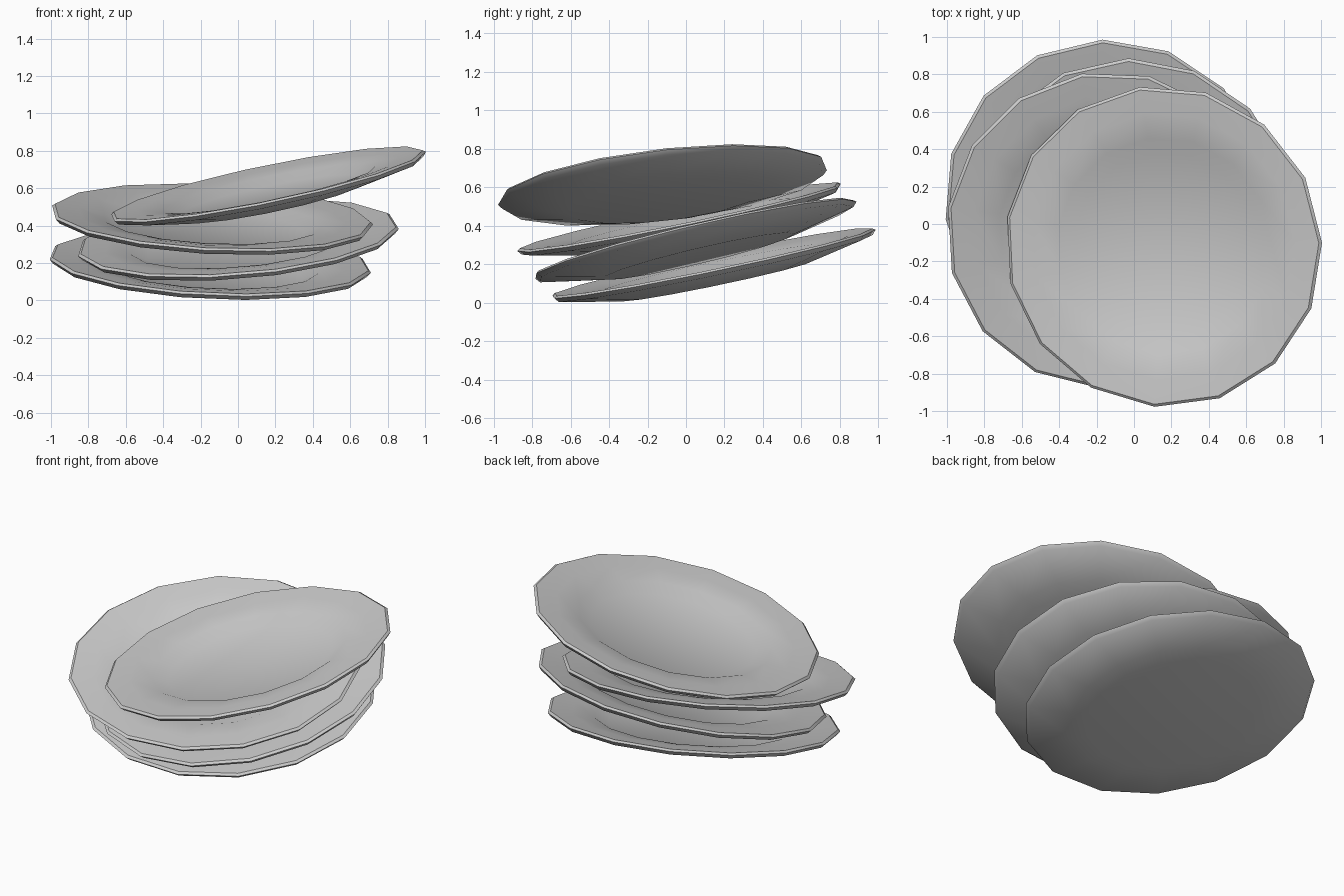
import bpy, math
from mathutils import Vector

if "Cube" in bpy.data.objects:
    bpy.data.objects.remove(bpy.data.objects["Cube"])

SIDES = 15
# (radius, height) around the rim plane: foot, outer underside, lip, broad rim, well
PROFILE = [(0.51, -0.086), (0.60, -0.068), (0.845, -0.018), (0.865, 0.005),
           (0.85, 0.016), (0.72, 0.004), (0.585, -0.014), (0.50, -0.055)]


def plate(name, center, slope_x, slope_y, phase):
    """Low-poly lathed plate, tilted so its rim follows the given slopes."""
    verts = []
    for r, z in PROFILE:
        for i in range(SIDES):
            a = 2 * math.pi * i / SIDES
            verts.append((r * math.cos(a), r * math.sin(a), z))
    faces = [tuple(reversed(range(SIDES)))]
    rings = len(PROFILE)
    for k in range(rings - 1):
        for i in range(SIDES):
            j = (i + 1) % SIDES
            faces.append((k * SIDES + i, k * SIDES + j,
                          (k + 1) * SIDES + j, (k + 1) * SIDES + i))
    faces.append(tuple((rings - 1) * SIDES + i for i in range(SIDES)))
    mesh = bpy.data.meshes.new(name)
    mesh.from_pydata(verts, [], faces)
    obj = bpy.data.objects.new(name, mesh)
    bpy.context.collection.objects.link(obj)

    # tilt, keeping one rim corner at the given heading
    normal = Vector((-slope_x, -slope_y, 1)).normalized()
    tilt = Vector((0, 0, 1)).rotation_difference(normal).to_matrix().to_4x4()
    obj.rotation_euler = (tilt.to_3x3() @ spin(phase)).to_euler()
    obj.location = center

    bpy.ops.object.select_all(action='DESELECT')
    obj.select_set(True)
    bpy.context.view_layer.objects.active = obj
    bpy.ops.object.shade_smooth_by_angle(angle=math.radians(40))


def spin(degrees):
    from mathutils import Matrix
    return Matrix.Rotation(math.radians(degrees), 3, 'Z')


# Leaning stack, bottom to top
plate("bottom_plate", (-0.15, 0.14, 0.197), -0.048, 0.208, 91.5)
plate("second_plate", (0.0, 0.045, 0.325), 0.082, 0.235, 91.4)
plate("third_plate", (-0.14, -0.03, 0.435), -0.05, 0.205, 99.5)
plate("top_plate", (0.16, -0.12, 0.612), 0.208, 0.115, 98.0)
